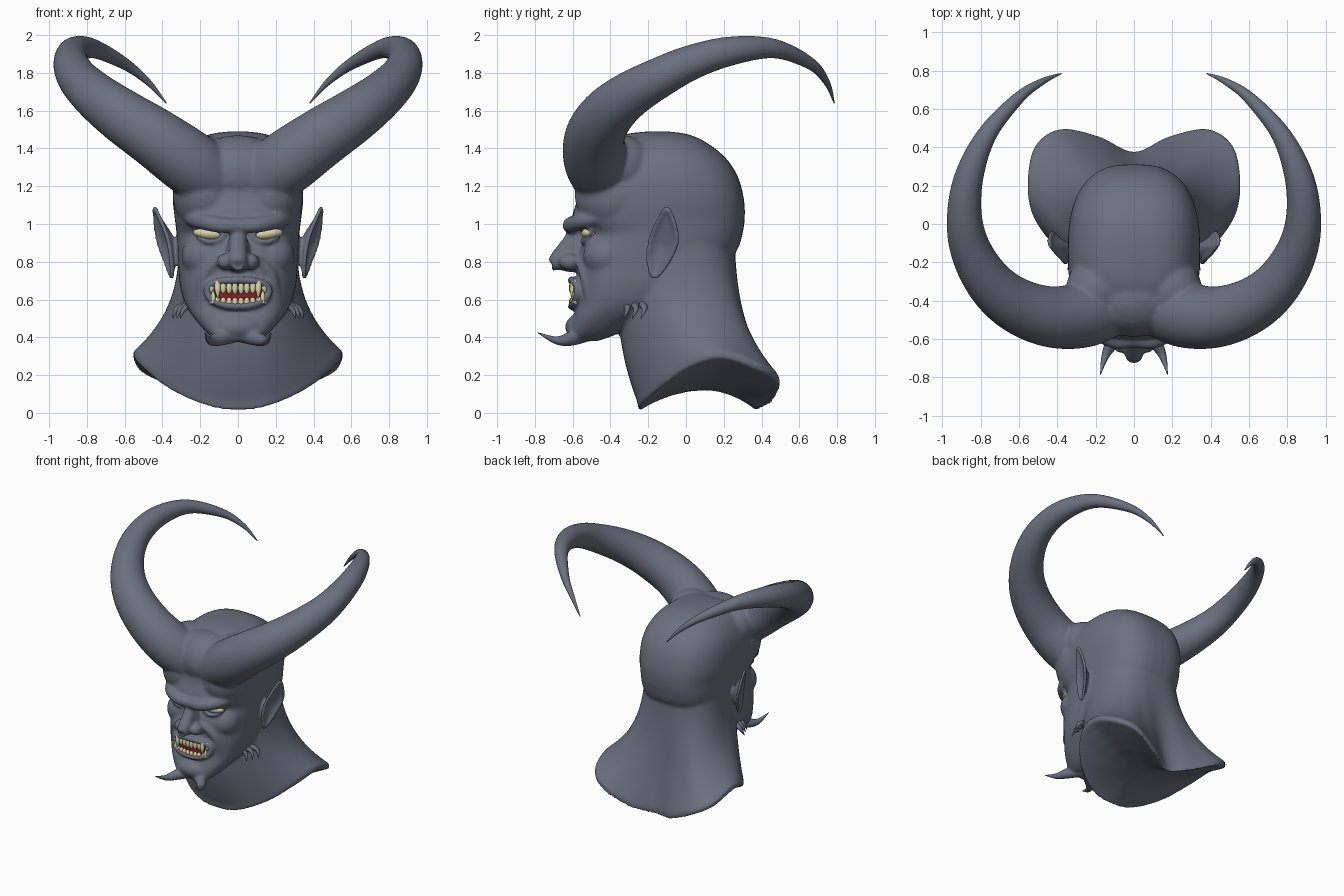
import bpy, bmesh, math
from mathutils import Matrix, Vector

if "Cube" in bpy.data.objects:
    bpy.data.objects.remove(bpy.data.objects["Cube"])

def material(name, color):
    m = bpy.data.materials.new(name)
    m.use_nodes = True
    m.diffuse_color = (*color, 1)
    m.node_tree.nodes["Principled BSDF"].inputs["Base Color"].default_value = (*color, 1)
    return m

skin = material("slate skin", (0.146, 0.163, 0.212))
ivory = material("pale ivory", (0.7, 0.66, 0.4))
gum = material("dark red", (0.22, 0.015, 0.02))

def spline(pts, steps, closed=False):
    """Catmull-Rom samples through points of any dimension."""
    n, out = len(pts), []
    pick = (lambda k: pts[k % n]) if closed else (lambda k: pts[min(max(k, 0), n - 1)])
    for i in range(n if closed else n - 1):
        a, b, c, d = (pick(i + k) for k in (-1, 0, 1, 2))
        for s in range(steps):
            t = s / steps
            out.append(tuple(q + t * (r - p + t * (2 * p - 5 * q + 4 * r - w + t * (3 * (q - r) + w - p))) / 2
                             for p, q, r, w in zip(a, b, c, d)))
    return out if closed else out + [pts[-1]]

def loft(bm, rings, cap=True):
    rows = [[bm.verts.new(p) for p in ring] for ring in rings]
    n = len(rows[0])
    for a, b in zip(rows, rows[1:]):
        for i in range(n):
            j = (i + 1) % n
            bm.faces.new((a[i], a[j], b[j], b[i]))
    if cap:
        bm.faces.new(rows[0])
        bm.faces.new(rows[-1])

def tube(bm, path, sides=20, closed=False):
    """Round tube along (x, y, z, radius) samples."""
    pos = [Vector(p[:3]) for p in path]
    n, rings, u = len(pos), [], Vector((0.3, 0.2, 0.9))
    for i, p in enumerate(pos):
        if closed:
            t = pos[(i + 1) % n] - pos[i - 1]
            u = Vector((0, 1, 0))
        else:
            t = pos[min(i + 1, n - 1)] - pos[max(i - 1, 0)]
        t.normalize()
        u = (u - t * u.dot(t)).normalized()
        v = t.cross(u)
        angles = [math.tau * k / sides for k in range(sides)]
        rings.append([p + (u * math.cos(a) + v * math.sin(a)) * path[i][3] for a in angles])
    loft(bm, rings + rings[:1] if closed else rings, cap=not closed)
    if closed:
        bmesh.ops.remove_doubles(bm, verts=bm.verts, dist=1e-6)

def mirrored(path):
    return [[(s * p[0], *p[1:]) for p in path] for s in (1, -1)]

def tubes(bm, pts, steps=6):
    for path in mirrored(spline(pts, steps)):
        tube(bm, path)

def blob(bm, center, radii, tilt=0):
    m = Matrix.Translation(center) @ Matrix.Rotation(tilt, 4, "Y") @ Matrix.Diagonal((*radii, 1))
    bmesh.ops.create_uvsphere(bm, u_segments=24, v_segments=14, radius=1, matrix=m)

def blobs(bm, center, radii, tilt=0):
    x, y, z = center
    for s in (1, -1):
        blob(bm, (s * x, y, z), radii, s * tilt)

def finish(bm, name, mat):
    bmesh.ops.recalc_face_normals(bm, faces=bm.faces)
    for f in bm.faces:
        f.smooth = True
    mesh = bpy.data.meshes.new(name)
    bm.to_mesh(mesh)
    bm.free()
    mesh.materials.append(mat)
    ob = bpy.data.objects.new(name, mesh)
    bpy.context.scene.collection.objects.link(ob)
    return ob

def bend(value, power):
    return math.copysign(abs(value) ** power, value)

bust = bmesh.new()
COUNT = 48
CIRCLE = [(math.cos(math.tau * k / COUNT), math.sin(math.tau * k / COUNT)) for k in range(COUNT)]

# Skull and jaw: height, half width, front, back
sections = [(0.38, 0.1, -0.6, -0.47), (0.42, 0.16, -0.62, -0.36), (0.5, 0.23, -0.6, -0.22),
            (0.58, 0.28, -0.575, -0.06), (0.68, 0.308, -0.575, 0.1), (0.78, 0.315, -0.575, 0.21),
            (0.87, 0.32, -0.56, 0.275), (0.95, 0.325, -0.53, 0.3), (1.03, 0.335, -0.6, 0.311),
            (1.13, 0.345, -0.575, 0.307), (1.25, 0.338, -0.55, 0.275), (1.35, 0.305, -0.5, 0.21),
            (1.43, 0.24, -0.42, 0.11), (1.475, 0.15, -0.32, 0.01), (1.49, 0.04, -0.2, -0.1)]
rings = []
for z, w, front, back in spline(sections, 4):
    mid, reach = (front + back) / 2, (back - front) / 2
    rings.append([(w * bend(c, 0.72), mid + reach * bend(s, 0.7 if s < 0 else 0.82), z) for c, s in CIRCLE])
loft(bust, rings)

# Neck flaring to the cut shoulders, closed by a saddle underneath
half = [(0, -0.25, 0.01), (0.2, -0.235, 0.045), (0.39, -0.13, 0.14), (0.52, 0.03, 0.25),
        (0.555, 0.2, 0.29), (0.52, 0.4, 0.22), (0.385, 0.495, 0.15), (0.18, 0.455, 0.05), (0, 0.375, 0.01)]
rim = spline(half + [(-x, y, z) for x, y, z in half[-2:0:-1]], 5, closed=True)
rings = []
for step in range(21):
    t = step / 20
    ring = []
    for k, (x, y, z) in enumerate(rim):
        a = math.tau * k / len(rim) - math.pi / 2
        s = math.sin(a)
        top = Vector((0.312 * bend(math.cos(a), 0.85), 0.285 * bend(s, 0.85) - 0.03, 0.97))
        p = top.lerp(Vector((x, y, z)), min(1, t / 0.95) ** (3 - 1.4 * max(0, s)))
        p.z = top.z + (z - top.z) * t
        p.y -= 0.05 * math.sin(math.pi * t) * max(0, -s)
        ring.append(p)
    rings.append(ring)
for f in (0.15, 0.3, 0.5, 0.75, 0.98):
    rings.append([(x * (1 - f), y + (0.1 - y) * f, z + (0.12 - z) * f * (2 - f)) for x, y, z in rim])
loft(bust, rings)
tubes(bust, [(0.28, -0.08, 0.62, 0.05), (0.19, -0.235, 0.38, 0.052), (0.08, -0.255, 0.17, 0.035),
             (0.03, -0.22, 0.08, 0.02)])

# Horns rising from a full forehead; slim ends are added unfused
horn = spline([(0.09, -0.4, 1.2, 0.16), (0.25, -0.47, 1.32, 0.172), (0.43, -0.485, 1.45, 0.16),
               (0.61, -0.425, 1.57, 0.144), (0.75, -0.31, 1.675, 0.126), (0.85, -0.14, 1.775, 0.108),
               (0.885, 0.04, 1.86, 0.092), (0.86, 0.25, 1.918, 0.076), (0.765, 0.47, 1.928, 0.052),
               (0.6, 0.66, 1.848, 0.031), (0.475, 0.745, 1.75, 0.017), (0.38, 0.785, 1.64, 0.003)], 8)
tips = bmesh.new()
for path in mirrored(horn):
    tube(bust, path, 32)
    tube(tips, [(*p[:3], p[3] * min(1, 0.9 + 0.01 * i)) for i, p in enumerate(path[-30:])], 32)
finish(tips, "horn_tips", skin)
blob(bust, (0, -0.39, 1.27), (0.27, 0.2, 0.2))
blobs(bust, (0.17, -0.37, 1.15), (0.175, 0.22, 0.2))
blobs(bust, (0.19, -0.34, 1.31), (0.165, 0.17, 0.16))

# Brow, nose, cheekbones and folds beside the mouth
tubes(bust, [(0, -0.605, 0.99, 0.04), (0.1, -0.61, 0.995, 0.042), (0.2, -0.555, 1.015, 0.042),
             (0.25, -0.47, 1.03, 0.035), (0.24, -0.38, 1.04, 0.03)])
tube(bust, spline([(0, -0.57, 1.0, 0.045), (0, -0.6, 0.92, 0.045), (0, -0.665, 0.825, 0.05),
                   (0, -0.7, 0.785, 0.042), (0, -0.705, 0.78, 0.03)], 6))
blob(bust, (0, -0.575, 0.86), (0.06, 0.07, 0.11))
blob(bust, (0, -0.61, 0.79), (0.06, 0.08, 0.045))
blobs(bust, (0.07, -0.615, 0.8), (0.042, 0.06, 0.045))
blobs(bust, (0.18, -0.42, 0.83), (0.12, 0.125, 0.12), 0.3)
tubes(bust, [(0.09, -0.575, 0.82, 0.02), (0.175, -0.535, 0.73, 0.03), (0.205, -0.5, 0.58, 0.025)])

# Eyelids
tubes(bust, [(0.065, -0.54, 0.935, 0.012), (0.15, -0.55, 0.99, 0.014), (0.24, -0.5, 0.97, 0.012)])
tubes(bust, [(0.065, -0.54, 0.93, 0.012), (0.155, -0.545, 0.906, 0.015), (0.24, -0.5, 0.955, 0.012)])

# Lips, with one bowed outline shared by the mouth lining
def mouth_ring(scale, depth):
    xs = [0.165 * scale * bend(c, 0.8) for c, s in CIRCLE]
    return [(x, depth + 1.2 * x * x, 0.633 + 0.069 * scale * s + 0.4 * x * x) for x, (c, s) in zip(xs, CIRCLE)]

tube(bust, [(*p, 0.021) for p in mouth_ring(1, -0.607)], 12, closed=True)
lining = bmesh.new()
loft(lining, [mouth_ring(f, -0.601) for f in (0.02, 0.25, 0.5, 0.75, 1)], cap=False)
finish(lining, "mouth_lining", gum)

# Chin and the two forward chin spikes
blob(bust, (0, -0.56, 0.455), (0.13, 0.08, 0.07))
chin_spike = [(0.03, -0.55, 0.42, 0.05), (0.11, -0.62, 0.39, 0.036), (0.15, -0.69, 0.385, 0.02),
              (0.175, -0.785, 0.425, 0.002)]
tubes(bust, chin_spike)
spikes = bmesh.new()
tubes(spikes, chin_spike)
for k in range(3):
    y, x = -0.32 + 0.045 * k, 0.02 * k
    tubes(spikes, [(0.23 + x, y, 0.575, 0.02), (0.285 + x, y + 0.01, 0.55, 0.014),
                   (0.305 + x, y - 0.01, 0.5, 0.002)])
finish(spikes, "chin_and_jaw_spikes", skin)

# Ears: dished cones with a raised rim
outline = spline([(0.35, -0.17, 0.715), (0.355, -0.2, 0.82), (0.375, -0.185, 0.93), (0.415, -0.14, 1.03),
                  (0.442, -0.1, 1.085), (0.437, -0.06, 1.0), (0.42, -0.05, 0.9), (0.38, -0.1, 0.79)],
                 5, closed=True)
for s, edge in zip((1, -1), mirrored(outline)):
    root, dish = Vector((0.29 * s, -0.13, 0.87)), Vector((0.365 * s, -0.12, 0.88))
    loft(bust, [[Vector(p).lerp(root, f) for p in edge] for f in (0.95, 0.4, 0)]
         + [[Vector(p).lerp(dish, f) for p in edge] for f in (0.4, 0.95)])
    tube(bust, [(*p, 0.014) for p in edge], 10, closed=True)

# Fuse the sculpted forms into one soft skin
head = finish(bust, "head_and_bust", skin)
fuse = head.modifiers.new("fuse", "REMESH")
fuse.mode = "VOXEL"
fuse.voxel_size = 0.0095
fuse.use_smooth_shade = True
soften = head.modifiers.new("soften", "SMOOTH")
soften.factor = 0.5
soften.iterations = 14

# Eyes
eyes = bmesh.new()
blobs(eyes, (0.155, -0.508, 0.949), (0.082, 0.046, 0.034), -0.12)
finish(eyes, "eyes", ivory)

# Teeth: rows of pegs along the bow of the mouth, plus fangs
teeth = bmesh.new()
for k in range(5):
    x = 0.016 + 0.031 * k
    y, lift = -0.607 + 1.2 * x * x, 0.4 * x * x
    if k != 3:
        blobs(teeth, (x, y, 0.662 + lift), (0.0155, 0.013, 0.033))
    blobs(teeth, (x, y, 0.588 + lift), (0.0155, 0.013, 0.022))
tubes(teeth, [(0.108, -0.593, 0.695, 0.018), (0.108, -0.601, 0.65, 0.015), (0.106, -0.603, 0.605, 0.002)])
tubes(teeth, [(0.13, -0.587, 0.58, 0.015), (0.131, -0.592, 0.62, 0.012), (0.132, -0.592, 0.65, 0.002)])
finish(teeth, "teeth", ivory)
